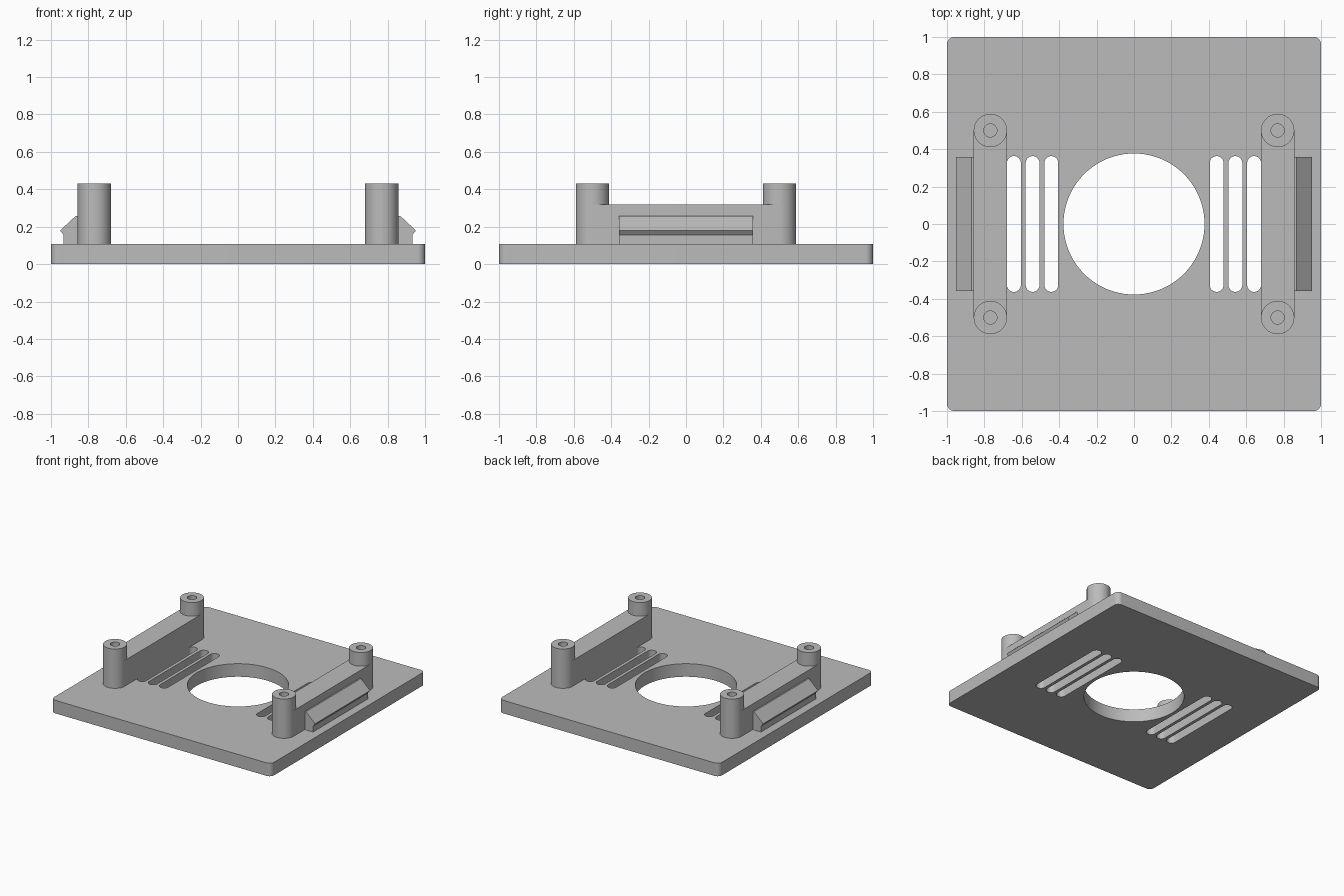
import bpy
import bmesh
from math import cos, sin, pi, radians
from mathutils import Vector

cube = bpy.data.objects.get("Cube")
if cube:
    bpy.data.objects.remove(cube, do_unlink=True)

# Single plain grey
grey = bpy.data.materials.new("plain_grey")
grey.use_nodes = True
colour = (0.5, 0.5, 0.5, 1)
grey.diffuse_color = colour
grey.node_tree.nodes["Principled BSDF"].inputs["Base Color"].default_value = colour

PLATE_TOP = 0.107
RAIL_TOP = 0.318
POST_TOP = 0.43
POST_X, POST_Y, POST_R = 0.768, 0.5, 0.089
CLIP_Y = 0.357


def prism(name, outline, offset):
    """Extrude a closed outline of 3D points along an offset."""
    bm = bmesh.new()
    face = bm.faces.new([bm.verts.new(p) for p in outline])
    new = bmesh.ops.extrude_face_region(bm, geom=[face])["geom"]
    moved = [v for v in new if isinstance(v, bmesh.types.BMVert)]
    bmesh.ops.translate(bm, verts=moved, vec=Vector(offset))
    bmesh.ops.recalc_face_normals(bm, faces=bm.faces)
    mesh = bpy.data.meshes.new(name)
    bm.to_mesh(mesh)
    bm.free()
    mesh.materials.append(grey)
    obj = bpy.data.objects.new(name, mesh)
    bpy.context.collection.objects.link(obj)
    return obj


def rounded(name, x, y, half_x, half_y, r, z0, z1, steps=12):
    """Upright block with rounded corners; a circle when r fills it."""
    points = []
    for i, (sx, sy) in enumerate([(1, 1), (-1, 1), (-1, -1), (1, -1)]):
        for k in range(steps + 1):
            a = (i + k / steps) * pi / 2
            p = Vector((x + sx * (half_x - r) + r * cos(a),
                        y + sy * (half_y - r) + r * sin(a), z0))
            if not points or (p - points[-1]).length > 1e-5:
                points.append(p)
    if (points[0] - points[-1]).length < 1e-5:
        points.pop()
    return prism(name, points, (0, 0, z1 - z0))


def disc(name, x, y, r, z0, z1, steps=16):
    return rounded(name, x, y, r, r, r, z0, z1, steps)


def combine(obj, tool, operation):
    """Apply a boolean and discard the tool."""
    mod = obj.modifiers.new("combine", "BOOLEAN")
    mod.operation = operation
    mod.solver = "EXACT"
    mod.object = tool
    bpy.context.view_layer.objects.active = obj
    bpy.ops.object.modifier_apply(modifier=mod.name)
    bpy.data.objects.remove(tool, do_unlink=True)


def smooth(obj):
    obj.data.shade_smooth()
    obj.data.set_sharp_from_angle(angle=radians(30))


# Base plate with a round opening and vent slots
plate = rounded("base_plate", 0, 0, 1, 1, 0.04, 0, PLATE_TOP)
combine(plate, disc("opening_cutter", 0, 0, 0.377, -0.1, 0.3, 32), "DIFFERENCE")
for side in (-1, 1):
    for i in range(3):
        slot = rounded("slot_cutter", side * (0.442 + 0.1 * i), 0,
                       0.037, 0.363, 0.037, -0.1, 0.3)
        combine(plate, slot, "DIFFERENCE")
smooth(plate)

# Side rails with a hollow-topped post at each end, and an outer clip
for side, label in ((-1, "right"), (1, "left")):
    x = side * POST_X
    corners = [(x + sx * POST_R, sy * POST_Y, PLATE_TOP)
               for sx, sy in ((-1, -1), (1, -1), (1, 1), (-1, 1))]
    rail = prism(label + "_rail_and_posts", corners, (0, 0, RAIL_TOP - PLATE_TOP))
    for y in (-POST_Y, POST_Y):
        combine(rail, disc("post", x, y, POST_R, PLATE_TOP, POST_TOP), "UNION")
    for y in (-POST_Y, POST_Y):
        combine(rail, disc("hole_cutter", x, y, 0.035, PLATE_TOP + 0.01, 0.6), "DIFFERENCE")
    smooth(rail)

    profile = [(0.857, PLATE_TOP), (0.932, PLATE_TOP), (0.932, 0.155),
               (0.951, 0.18), (0.868, 0.257), (0.857, 0.257)]
    prism(label + "_clip", [(side * px, -CLIP_Y, pz) for px, pz in profile],
          (0, 2 * CLIP_Y, 0))
